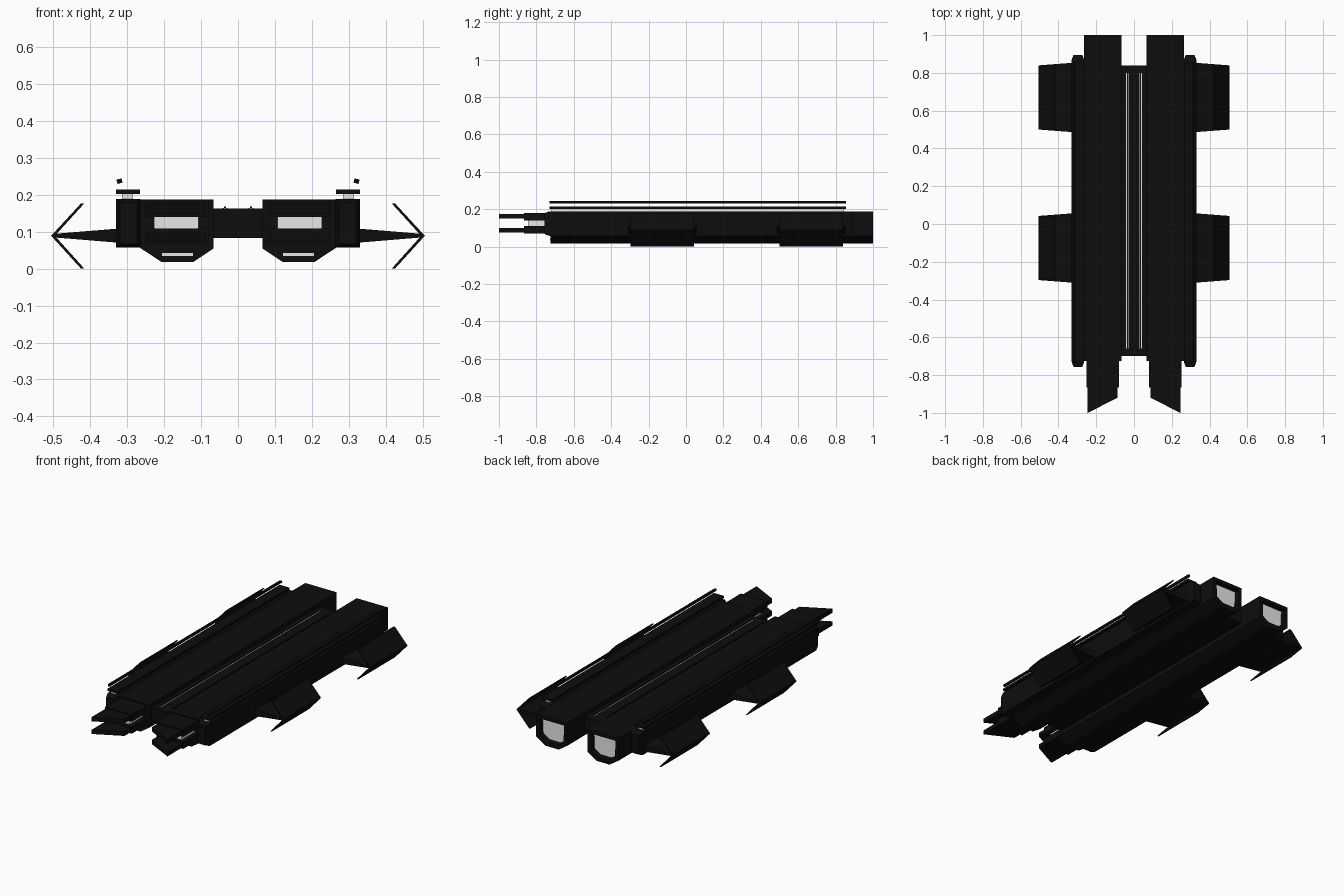
import bpy, bmesh, math
from mathutils import Matrix

if "Cube" in bpy.data.objects:
    bpy.data.objects.remove(bpy.data.objects["Cube"])


def material(name, c):
    m = bpy.data.materials.new(name)
    m.diffuse_color = (c[0], c[1], c[2], 1)
    m.use_nodes = True
    m.node_tree.nodes["Principled BSDF"].inputs["Base Color"].default_value = m.diffuse_color
    return m


BLACK = material("hull black", (0.004, 0.004, 0.004))
GREY = material("light grey glow", (0.8, 0.8, 0.8))


def finish(bm, name, mats):
    bmesh.ops.recalc_face_normals(bm, faces=bm.faces)
    me = bpy.data.meshes.new(name)
    bm.to_mesh(me)
    bm.free()
    for m in mats:
        me.materials.append(m)
    ob = bpy.data.objects.new(name, me)
    bpy.context.collection.objects.link(ob)
    return ob


def mirror(ob):
    """Mirror across x = 0."""
    mod = ob.modifiers.new("mirror", 'MIRROR')
    mod.use_axis[0] = True
    return ob


def extrude(pts, direction):
    """Prism from a closed loop of 3D points."""
    bm = bmesh.new()
    f = bm.faces.new([bm.verts.new(p) for p in pts])
    r = bmesh.ops.extrude_face_region(bm, geom=[f])
    bmesh.ops.translate(bm, vec=direction,
                        verts=[v for v in r["geom"] if isinstance(v, bmesh.types.BMVert)])
    return bm


def profile_y(name, pts, y0, y1, mats=(BLACK,)):
    """Cross-section in x, z run along y."""
    return finish(extrude([(x, y0, z) for x, z in pts], (0, y1 - y0, 0)), name, mats)


def plate_z(name, pts, z0, z1, mats=(BLACK,)):
    """Outline in x, y run along z."""
    return finish(extrude([(x, y, z0) for x, y in pts], (0, 0, z1 - z0)), name, mats)


def box(name, x, y, z, mat=BLACK):
    return profile_y(name, [(x[0], z[0]), (x[1], z[0]), (x[1], z[1]), (x[0], z[1])],
                     y[0], y[1], (mat,))


# Twin hulls with recessed glowing exhaust at the rear
hull_pts = [(.066, .187), (.266, .187), (.266, .057), (.207, .018), (.121, .018), (.066, .055)]
bm = extrude([(x, -.725, z) for x, z in hull_pts], (0, 1.725, 0))
bm.faces.ensure_lookup_table()
back = max(bm.faces, key=lambda f: f.calc_center_median().y)
bmesh.ops.recalc_face_normals(bm, faces=bm.faces)
bmesh.ops.inset_region(bm, faces=[back], thickness=.028)
r = bmesh.ops.extrude_face_region(bm, geom=[back])
bmesh.ops.translate(bm, vec=(0, -.03, 0),
                    verts=[v for v in r["geom"] if isinstance(v, bmesh.types.BMVert)])
for f in r["geom"]:
    if isinstance(f, bmesh.types.BMFace):
        f.material_index = 1
if back.is_valid:
    bmesh.ops.delete(bm, geom=[back], context='FACES_ONLY')
mirror(finish(bm, "hull", (BLACK, GREY)))

# Centre deck joining the hulls, with grey-edged rails
box("centre_deck", (-.068, .068), (-.70, .84), (.083, .163))
mirror(box("deck_strip", (.029, .042), (-.66, .80), (.160, .164), GREY))
mirror(box("deck_rib", (.033, .038), (-.66, .80), (.163, .168)))

# Side armour with chamfered ends
bm = bmesh.new()
rings = []
for y, d in ((-.757, .010), (-.73, 0), (.87, 0), (.895, .010)):
    rings.append([bm.verts.new(p) for p in
                  ((.264 + d, y, .057 + d), (.33 - d, y, .057 + d),
                   (.33 - d, y, .189 - d), (.264 + d, y, .189 - d))])
for a, b in zip(rings, rings[1:]):
    for i in range(4):
        j = (i + 1) % 4
        bm.faces.new((a[i], a[j], b[j], b[i]))
bm.faces.new(rings[0])
bm.faces.new(rings[-1])
mirror(finish(bm, "side_armour", (BLACK,)))

# Top rails: grey spacer, flat plate and tilted floating rod
mirror(box("rail_spacer", (.285, .314), (-.72, .845), (.188, .203), GREY))
mirror(box("rail_plate", (.266, .33), (-.73, .855), (.202, .215)))
rod = box("rail_rod", (-.007, .007), (-.73, .855), (-.006, .006))
rod.data.transform(Matrix.Translation((.321, 0, .237)) @ Matrix.Rotation(math.radians(15), 4, 'Y'))
mirror(rod)

# Front prongs: grey core between two stepped plates
mirror(box("prong_core", (.107, .228), (-.845, -.72), (.105, .145), GREY))
for tag, base, tip in (("upper", (.140, .181), (.150, .174)), ("lower", (.070, .109), (.076, .100))):
    mirror(box(tag + "_prong_base", (.080, .252), (-.865, -.72), base))
    mirror(plate_z(tag + "_prong", [(.088, -.72), (.245, -.72), (.245, -1.0), (.088, -.92)], *tip))

# Thin light strips under the bow
mirror(box("bow_light", (.122, .206), (-.728, -.722), (.034, .043), GREY))

# Four stub wings with V-shaped tip plates
for tag, yc in (("front", -.127), ("rear", .670)):
    bm = bmesh.new()
    root = [(.32, yc + s * .184, z) for s, z in ((-1, .070), (1, .070), (1, .109), (-1, .109))]
    tip = [(.502, yc + s * .170, z) for s, z in ((-1, .085), (1, .085), (1, .094), (-1, .094))]
    a = [bm.verts.new(p) for p in root]
    b = [bm.verts.new(p) for p in tip]
    bm.faces.new(a)
    bm.faces.new(b)
    for i in range(4):
        j = (i + 1) % 4
        bm.faces.new((a[i], a[j], b[j], b[i]))
    mirror(finish(bm, tag + "_wing", (BLACK,)))
    vee = [(.506, .089), (.425, .177), (.416, .177), (.496, .089), (.416, .0), (.425, .0)]
    mirror(profile_y(tag + "_wing_tip", vee, yc - .170, yc + .170))
